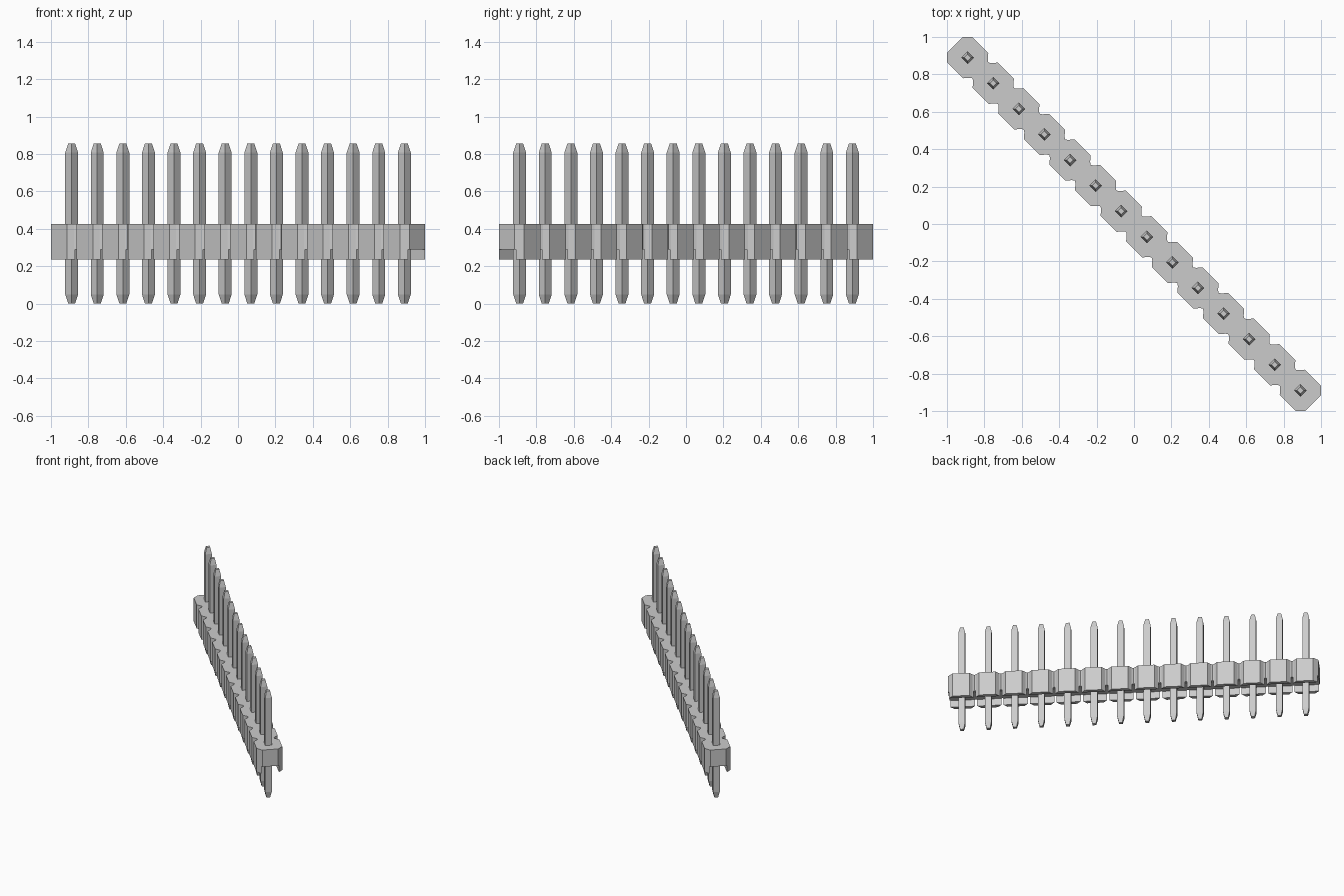
import bpy, bmesh, math
from mathutils import Matrix

if "Cube" in bpy.data.objects:
    bpy.data.objects.remove(bpy.data.objects["Cube"])

COUNT = 14
PITCH = 0.1935
HALF = PITCH / 2
BODY_LOW, SLOT_TOP, BODY_TOP = 0.235, 0.29, 0.425
PIN_TOP = 0.857
TURN = Matrix.Rotation(-math.pi / 4, 4, "Z")   # the strip lies on the diagonal

grey = bpy.data.materials.new("light grey")
grey.use_nodes = True
colour = (0.6, 0.6, 0.6, 1)
grey.diffuse_color = colour
grey.node_tree.nodes["Principled BSDF"].inputs["Base Color"].default_value = colour


def finish(bm, name):
    bmesh.ops.recalc_face_normals(bm, faces=bm.faces)
    bm.transform(TURN)
    mesh = bpy.data.meshes.new(name)
    bm.to_mesh(mesh)
    bm.free()
    mesh.materials.append(grey)
    obj = bpy.data.objects.new(name, mesh)
    bpy.context.collection.objects.link(obj)
    return obj


def loft(bm, rings):
    """Skin a stack of equal rings and cap both ends."""
    rows = [[bm.verts.new(p) for p in ring] for ring in rings]
    n = len(rows[0])
    for low, high in zip(rows, rows[1:]):
        for i in range(n):
            j = (i + 1) % n
            bm.faces.new((low[i], low[j], high[j], high[i]))
    bm.faces.new(rows[0])
    bm.faces.new(rows[-1])


def pin_centre(i):
    return (i - (COUNT - 1) / 2) * PITCH


# Housing: one scalloped outline, chamfered at the ends, notched between units
side = []
for i in range(COUNT):
    u = pin_centre(i)
    if i == 0:
        side.append((u - HALF, 0.059))
    else:
        side.append((u - 0.084, 0.068))
    side += [(u - 0.061, 0.095), (u + 0.061, 0.095)]
    if i == COUNT - 1:
        side.append((u + HALF, 0.059))
    else:
        side += [(u + 0.084, 0.068), (u + HALF, 0.06)]
outline = side + [(-u, -v) for u, v in side]
bm = bmesh.new()
loft(bm, [[(u, v, z) for u, v in outline] for z in (BODY_LOW, BODY_TOP)])
housing = finish(bm, "housing")

# Channel along the underside, leaving a pair of feet under every unit
bm = bmesh.new()
bmesh.ops.create_cube(bm, size=1, matrix=Matrix.Translation((0, 0, SLOT_TOP - 0.1))
                      @ Matrix.Diagonal((4, 0.13, 0.2, 1)))
cutter = finish(bm, "channel_cutter")
cutter.hide_render = True
mod = housing.modifiers.new("channel", "BOOLEAN")
mod.operation = "DIFFERENCE"
mod.solver = "EXACT"
mod.object = cutter
bpy.context.view_layer.objects.active = housing
bpy.ops.object.modifier_apply(modifier=mod.name)
bpy.data.objects.remove(cutter)

# Square pins with tapered tips
for i in range(COUNT):
    bm = bmesh.new()
    rings = []
    for z, r in ((0, 0.013), (0.05, 0.0245), (PIN_TOP - 0.05, 0.0245), (PIN_TOP, 0.013)):
        rings.append([(pin_centre(i) + a * r, b * r, z)
                      for a, b in ((-1, -1), (1, -1), (1, 1), (-1, 1))])
    loft(bm, rings)
    finish(bm, f"pin_{i + 1}")
